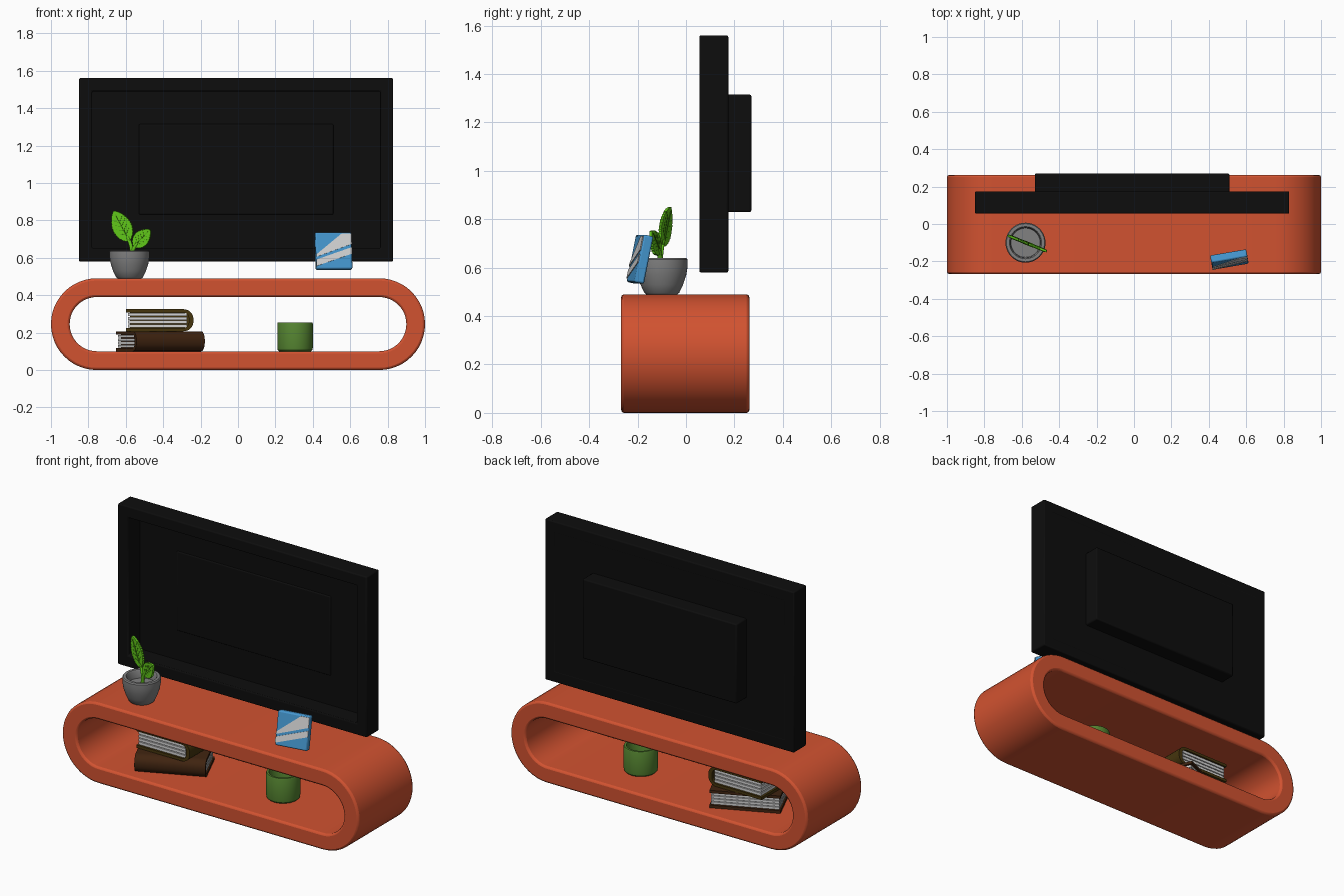
import bpy, bmesh, math
from mathutils import Vector

cube = bpy.data.objects.get("Cube")
if cube:
    bpy.data.objects.remove(cube, do_unlink=True)


def material(name, r, g, b):
    m = bpy.data.materials.new(name)
    m.use_nodes = True
    m.diffuse_color = (r, g, b, 1)
    m.node_tree.nodes["Principled BSDF"].inputs["Base Color"].default_value = (r, g, b, 1)
    return m


ORANGE = material("orange_lacquer", 0.64, 0.085, 0.03)
BLACK = material("screen_black", 0.004, 0.004, 0.004)
GREY = material("pot_grey", 0.22, 0.22, 0.22)
LEAF = material("leaf_green", 0.12, 0.58, 0.01)
VEIN = material("vein_green", 0.05, 0.27, 0.005)
BLUE = material("box_blue", 0.06, 0.31, 0.63)
WHITE = material("paper_white", 0.66, 0.66, 0.66)
CUP = material("cup_green", 0.09, 0.23, 0.03)
BROWN = material("cover_brown", 0.05, 0.017, 0.005)
OLIVE = material("cover_olive", 0.06, 0.035, 0.004)


def finish(bm, name, mat, loc=(0, 0, 0), rot=(0, 0, 0), bevel=0.0):
    bmesh.ops.recalc_face_normals(bm, faces=bm.faces)
    me = bpy.data.meshes.new(name)
    bm.to_mesh(me)
    bm.free()
    ob = bpy.data.objects.new(name, me)
    bpy.context.collection.objects.link(ob)
    ob.location, ob.rotation_euler = loc, rot
    me.materials.append(mat)
    if bevel:
        mod = ob.modifiers.new("soft_edges", "BEVEL")
        mod.width, mod.segments = bevel, 2
        mod.limit_method, mod.angle_limit = "ANGLE", math.radians(40)
    bpy.ops.object.select_all(action="DESELECT")
    ob.select_set(True)
    bpy.context.view_layer.objects.active = ob
    bpy.ops.object.shade_smooth_by_angle(angle=math.radians(35))
    return ob


def prism(name, pts, y0, y1, mat, **kw):
    """Extrude an xz outline from y0 to y1."""
    bm = bmesh.new()
    face = bm.faces.new([bm.verts.new((x, y0, z)) for x, z in pts])
    ext = bmesh.ops.extrude_face_region(bm, geom=[face])
    verts = [v for v in ext["geom"] if isinstance(v, bmesh.types.BMVert)]
    bmesh.ops.translate(bm, verts=verts, vec=(0, y1 - y0, 0))
    return finish(bm, name, mat, **kw)


def ring_prism(name, outer, inner, y0, y1, mat, **kw):
    """Extrude the band between two matching xz outlines."""
    bm = bmesh.new()
    loops = [[bm.verts.new((x, y, z)) for x, z in pts]
             for pts, y in ((outer, y0), (outer, y1), (inner, y1), (inner, y0))]
    n = len(outer)
    for k in range(4):
        a, b = loops[k], loops[(k + 1) % 4]
        for i in range(n):
            j = (i + 1) % n
            bm.faces.new((a[i], a[j], b[j], b[i]))
    return finish(bm, name, mat, **kw)


def rect(x0, x1, z0, z1):
    return [(x0, z0), (x1, z0), (x1, z1), (x0, z1)]


def stadium(half, radius, zc, steps=24):
    pts = []
    for side, start in ((1, -90), (-1, 90)):
        for i in range(steps + 1):
            a = math.radians(start + 180 * i / steps)
            pts.append((side * (half - radius) + radius * math.cos(a), zc + radius * math.sin(a)))
    return pts


def lathe(name, profile, loc, mat, n=40):
    bm = bmesh.new()
    vs = [bm.verts.new((r, 0, z)) for r, z in profile]
    es = [bm.edges.new(p) for p in zip(vs, vs[1:])]
    bmesh.ops.spin(bm, geom=vs + es, axis=(0, 0, 1), cent=(0, 0, 0),
                   angle=math.tau, steps=n)
    bmesh.ops.remove_doubles(bm, verts=bm.verts, dist=1e-5)
    return finish(bm, name, mat, loc=loc)


# Looped cabinet
ring_prism("cabinet", stadium(1, 0.245, 0.245), stadium(0.9, 0.145, 0.245),
           -0.268, 0.262, ORANGE, bevel=0.012)

# Television: deep frame, recessed panel and rear housing
ring_prism("tv_frame", rect(-0.85, 0.83, 0.58, 1.56), rect(-0.78, 0.76, 0.65, 1.49),
           0.055, 0.175, BLACK, bevel=0.007)
prism("tv_panel", rect(-0.8, 0.78, 0.63, 1.51), 0.168, 0.174, BLACK)
prism("tv_rear_housing", rect(-0.53, 0.51, 0.83, 1.315), 0.162, 0.27, BLACK, bevel=0.007)

# Plant pot and cup
POT = (-0.58, -0.1, 0.49)
lathe("plant_pot", [(0, 0), (0.064, 0), (0.072, 0.006), (0.088, 0.04), (0.101, 0.08),
                    (0.107, 0.115), (0.107, 0.143), (0.102, 0.15), (0.086, 0.15),
                    (0.081, 0.143), (0.078, 0.1), (0, 0.1)], POT, GREY)
lathe("cup", [(0, 0), (0.085, 0), (0.093, 0.008), (0.095, 0.02), (0.095, 0.148),
              (0.092, 0.155), (0.08, 0.155), (0.077, 0.148), (0.077, 0.025), (0, 0.025)],
      (0.305, 0, 0.1), CUP)

# Plant: serrated leaves standing in one slanted plane
PLANT_TURN = math.radians(-22)


def leaf(name, base, tip, width):
    b, t = Vector(base), Vector(tip)
    axis = t - b
    side = Vector((-axis.y, axis.x)).normalized()
    n = 26
    edge = []
    for i in range(1, n):
        f = i / n
        w = width * math.sin(math.pi * f ** 0.85) ** 0.7 * (1.0 if i % 2 else 0.92)
        edge.append((f, w))
    pts = [b] + [b + axis * f + side * w for f, w in edge] + [t]
    pts += [b + axis * f - side * w for f, w in reversed(edge)]
    place = dict(loc=POT, rot=(0, 0, PLANT_TURN))
    prism(name, pts, -0.006, 0.006, LEAF, **place)
    s = side * 0.004
    prism(name + "_midrib", [b - s, b + s, b + axis * 0.9], -0.009, 0.009, VEIN, **place)
    for k in range(1, 5):
        root = b + axis * (0.14 * k + 0.05)
        for d in (-1, 1):
            end = root + axis * 0.16 + side * d * width * 0.65
            prism(name + "_vein", [root, root + axis * 0.025, end], -0.0075, 0.0075, VEIN, **place)


def stem(name, pts):
    cu = bpy.data.curves.new(name, "CURVE")
    cu.dimensions, cu.bevel_depth, cu.bevel_resolution = "3D", 0.01, 3
    sp = cu.splines.new("BEZIER")
    sp.bezier_points.add(len(pts) - 1)
    for p, (x, z) in zip(sp.bezier_points, pts):
        p.co = (x, 0, z)
        p.handle_left_type = p.handle_right_type = "AUTO"
    cu.materials.append(LEAF)
    ob = bpy.data.objects.new(name, cu)
    bpy.context.collection.objects.link(ob)
    ob.location, ob.rotation_euler = POT, (0, 0, PLANT_TURN)


leaf("large_leaf", (0.0, 0.2), (-0.09, 0.36), 0.057)
leaf("small_leaf", (0.025, 0.17), (0.12, 0.26), 0.045)
stem("large_stem", [(0.005, 0.095), (0.012, 0.15), (-0.01, 0.225)])
stem("small_stem", [(0.008, 0.095), (0.015, 0.14), (0.045, 0.19)])

# Leaning blue box with slanted stripes on its front
LEAN = dict(loc=(0.51, -0.19, 0.635), rot=(-0.2, 0, 0.17))
prism("blue_box", rect(-0.098, 0.098, -0.1, 0.1), -0.021, 0.021, BLUE, bevel=0.008, **LEAN)
prism("wide_stripe", [(-0.097, -0.035), (0.097, 0.035), (0.097, 0.093), (0.045, 0.093),
                      (-0.097, -0.022)], -0.024, -0.02, WHITE, **LEAN)
prism("thin_stripe", [(-0.097, -0.085), (0.097, -0.018), (0.097, 0.018), (-0.097, -0.05)],
      -0.024, -0.02, WHITE, **LEAN)


# Books: a wrapped cover around stacked page sheets
def book(name, depth, length, height, mat, loc, turn):
    def wrap(x0, x1, z0, z1, r, start_low):
        pts = [(x0, z0)]
        for cz, a0 in ((z0 + r, -90), (z1 - r, 0)):
            pts += [(x1 - r + r * math.cos(math.radians(a0 + 15 * i)),
                     cz + r * math.sin(math.radians(a0 + 15 * i))) for i in range(7)]
        pts.append((x0, z1))
        return pts if start_low else pts[::-1]
    h, t = depth / 2, 0.017
    place = dict(loc=loc, rot=(0, 0, turn))
    outline = wrap(-h, h, 0, height, height * 0.45, True)
    outline += wrap(-h, h - 0.025, t, height - t, height * 0.25, False)
    prism(name + "_cover", outline, -length / 2, length / 2, mat, **place)
    prism(name + "_binding", rect(-h + 0.02, h - 0.02, t, height - t),
          -length / 2 + 0.02, length / 2 - 0.02, mat, **place)
    sheets = 4
    step = (height - 2 * t) / sheets
    for i in range(sheets):
        z = t + i * step
        prism(name + "_pages", rect(-h + 0.01, h - 0.035, z + step * 0.12, z + step * 0.88),
              -length / 2 + 0.008, length / 2 - 0.008, WHITE, **place)


book("lower_book", 0.27, 0.4, 0.107, BROWN, (-0.415, -0.02, 0.1), math.radians(-66))
book("upper_book", 0.36, 0.25, 0.118, OLIVE, (-0.418, 0, 0.207), 0)
